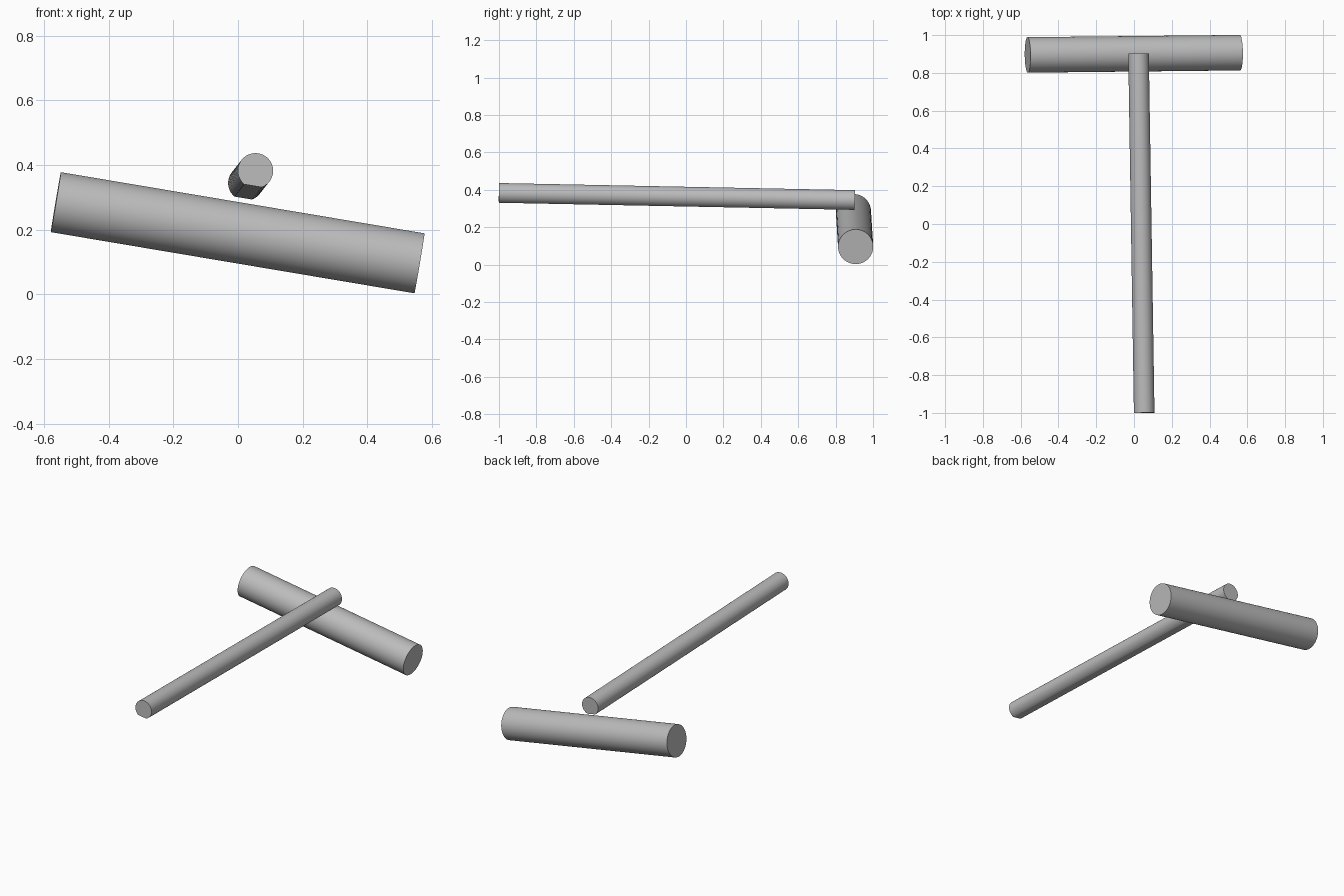
import bpy, bmesh, math
from mathutils import Vector, Matrix

cube = bpy.data.objects.get("Cube")
if cube:
    bpy.data.objects.remove(cube, do_unlink=True)

grey = bpy.data.materials.new("plain grey")
grey.use_nodes = True
colour = (0.5, 0.5, 0.5, 1)
grey.diffuse_color = colour
grey.node_tree.nodes["Principled BSDF"].inputs["Base Color"].default_value = colour


def rod(name, start, end, radius, up, flat=None, sides=64):
    """Round bar from start to end; flat is the depth of a flat underside."""
    start, end = Vector(start), Vector(end)
    axis = (end - start).normalized()
    side = Vector(up).cross(axis).normalized()
    top = axis.cross(side)
    gap = math.acos(flat / radius) if flat else math.pi / sides
    sweep = 2 * (math.pi - gap)
    bm = bmesh.new()
    ring = []
    for i in range(sides):
        a = -math.pi / 2 + gap + sweep * i / (sides - 1)
        ring.append(bm.verts.new(start + radius * (side * math.cos(a) + top * math.sin(a))))
    cap = bm.faces.new(ring)
    moved = bmesh.ops.extrude_face_region(bm, geom=[cap], use_keep_orig=True)["geom"]
    bmesh.ops.translate(bm, vec=end - start,
                        verts=[v for v in moved if isinstance(v, bmesh.types.BMVert)])
    bmesh.ops.recalc_face_normals(bm, faces=bm.faces)
    mesh = bpy.data.meshes.new(name)
    bm.to_mesh(mesh)
    bm.free()
    mesh.materials.append(grey)
    obj = bpy.data.objects.new(name, mesh)
    bpy.context.collection.objects.link(obj)
    bpy.ops.object.select_all(action="DESELECT")
    obj.select_set(True)
    bpy.context.view_layer.objects.active = obj
    bpy.ops.object.shade_smooth_by_angle(angle=math.radians(25))
    return obj


# Both bars share the same sideways tilt
tilted_up = (0.166, 0, 0.986)

# Thick tilted crossbar at the back
rod("crossbar", (-0.563, 0.895, 0.285), (0.561, 0.907, 0.096), 0.094, tilted_up)

# Long thin shaft with a flat underside
rod("shaft", (0.054, -1, 0.382), (0.024, 0.902, 0.344), 0.0545, tilted_up, flat=0.047)
